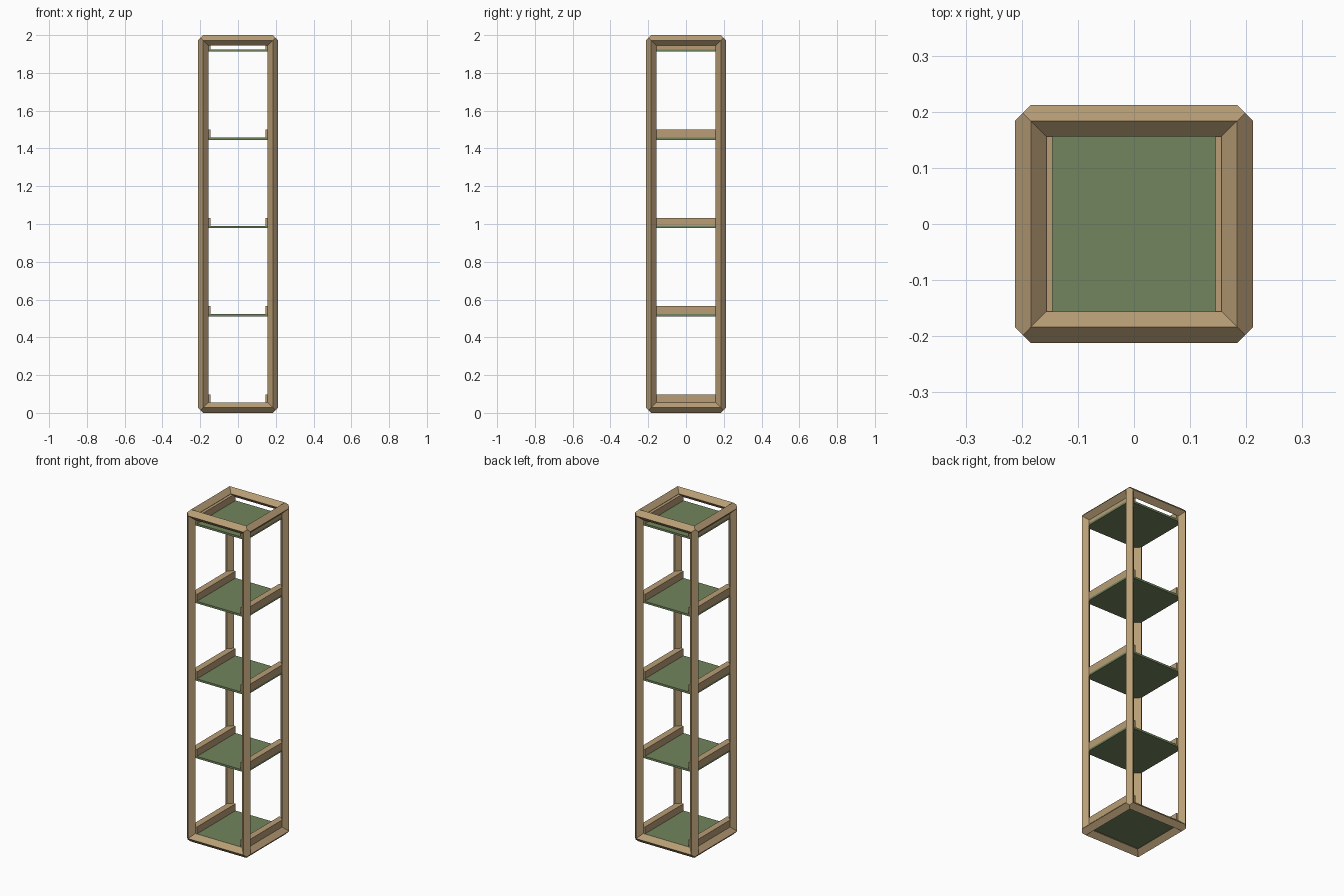
import bpy, bmesh
from itertools import product

if "Cube" in bpy.data.objects:
    bpy.data.objects.remove(bpy.data.objects["Cube"])

R = 0.028                      # half diagonal of the diamond bars
AX = (0.184, 0.184, 0.972)     # bar centre lines, measured from the middle
MID = 1.0


def material(name, color):
    m = bpy.data.materials.new(name)
    m.diffuse_color = (*color, 1)
    m.use_nodes = True
    m.node_tree.nodes["Principled BSDF"].inputs["Base Color"].default_value = m.diffuse_color
    return m


wood = material("wood", (0.48, 0.34, 0.18))
green = material("green_panel", (0.17, 0.235, 0.11))


def finish(bm, name, mat):
    me = bpy.data.meshes.new(name)
    bm.to_mesh(me)
    bm.free()
    me.materials.append(mat)
    ob = bpy.data.objects.new(name, me)
    bpy.context.collection.objects.link(ob)
    return ob


def box(name, centre, size, mat):
    bm = bmesh.new()
    bmesh.ops.create_cube(bm, size=1)
    bmesh.ops.scale(bm, vec=size, verts=bm.verts)
    ob = finish(bm, name, mat)
    ob.location = centre
    return ob


# Frame: twelve diamond bars mitred at the corners
# profile: (offset in first cross axis, offset in second, extension along bar)
H = R / 2
profile = [(R, 0, 0), (H, H, H), (0, R, 0), (-R, 0, -R), (-H, -H, -H), (0, -R, -R)]
bm = bmesh.new()
for axis in range(3):
    u, v = (axis + 1) % 3, (axis + 2) % 3
    for su, sv in product((-1, 1), repeat=2):
        rings = []
        for end in (-1, 1):
            ring = []
            for a, b, e in profile:
                p = [0, 0, 0]
                p[axis] = end * (AX[axis] + e)
                p[u] = su * (AX[u] + a)
                p[v] = sv * (AX[v] + b)
                p[2] += MID
                ring.append(bm.verts.new(p))
            rings.append(ring)
        for side in ((0, 1, 2), (2, 3), (3, 4, 5), (5, 0)):
            bm.faces.new([rings[0][i] for i in side] +
                         [rings[1][i] for i in reversed(side)])
bmesh.ops.remove_doubles(bm, verts=bm.verts, dist=1e-4)
bmesh.ops.recalc_face_normals(bm, faces=bm.faces)
finish(bm, "frame", wood)

# Shelves: thin panel with a rail on its left and right side
THICK, RAIL_H = 0.012, 0.042
for i in range(5):
    z = 0.05 + 0.467 * i
    box(f"shelf_panel_{i + 1}", (0, 0, z), (0.368, 0.368, THICK), green)
    for side, sx in (("left", -1), ("right", 1)):
        box(f"shelf_rail_{side}_{i + 1}",
            (sx * 0.1645, 0, z + THICK / 2 + RAIL_H / 2),
            (0.039, 0.368, RAIL_H), wood)
